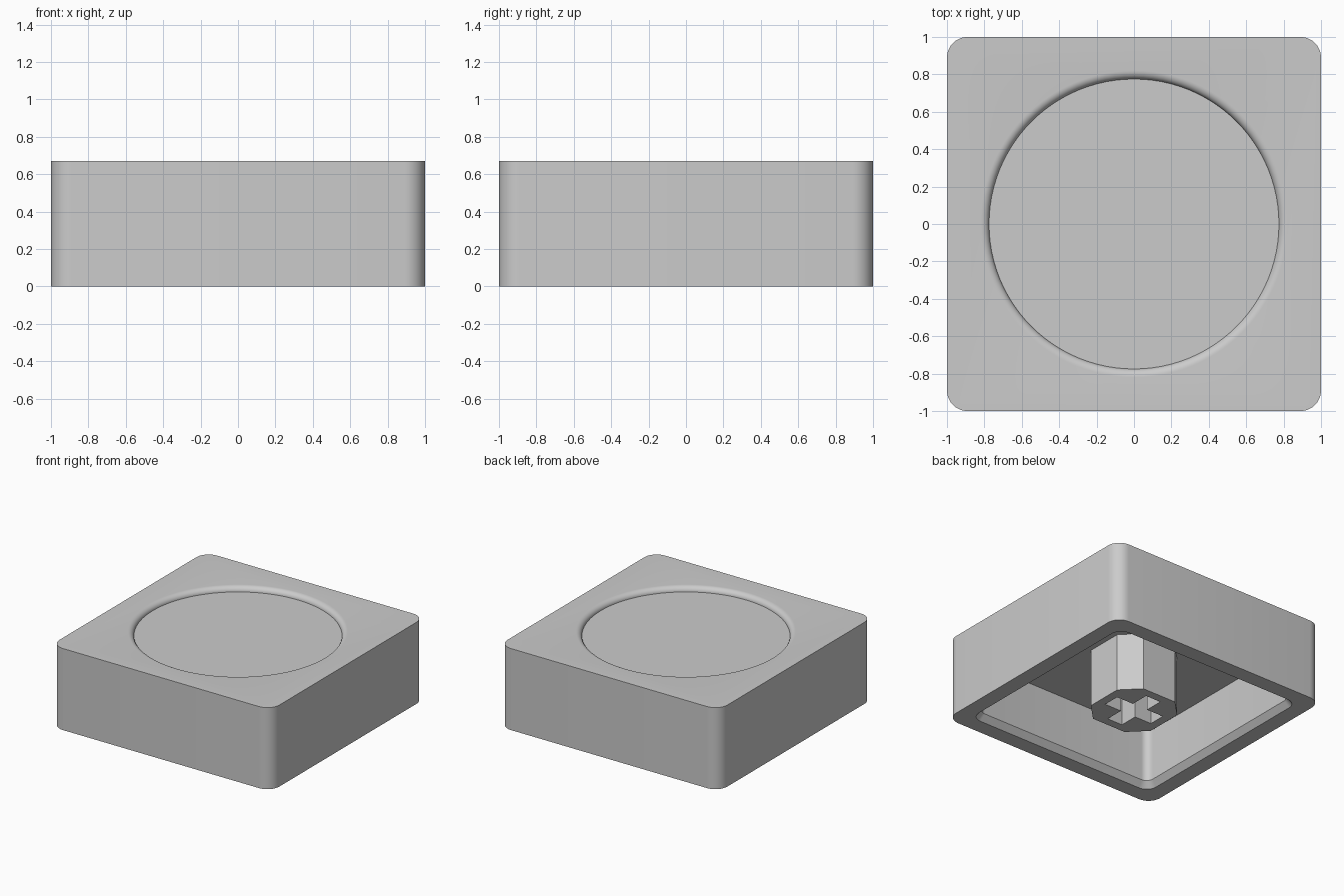
import bpy, bmesh
from math import sin, cos, pi, radians

if "Cube" in bpy.data.objects:
    bpy.data.objects.remove(bpy.data.objects["Cube"])


def rounded_square(half, r, seg=8):
    """Outline of a square with rounded corners."""
    pts = []
    for k in range(4):
        cx = (half - r) * (1 if k in (0, 3) else -1)
        cy = (half - r) * (1 if k < 2 else -1)
        for i in range(seg + 1):
            a = pi / 2 * (k + i / seg)
            pts.append((cx + r * cos(a), cy + r * sin(a)))
    return pts


def circle(r, n=96):
    return [(r * cos(2 * pi * i / n), r * sin(2 * pi * i / n)) for i in range(n)]


def loft(name, layers):
    """Closed solid through a stack of (outline, z) layers."""
    bm = bmesh.new()
    rings = [[bm.verts.new((x, y, z)) for x, y in pts] for pts, z in layers]
    for a, b in zip(rings, rings[1:]):
        n = len(a)
        for i in range(n):
            j = (i + 1) % n
            bm.faces.new((a[i], a[j], b[j], b[i]))
    bm.faces.new(rings[0][::-1])
    bm.faces.new(rings[-1])
    bmesh.ops.recalc_face_normals(bm, faces=bm.faces)
    mesh = bpy.data.meshes.new(name)
    bm.to_mesh(mesh)
    bm.free()
    ob = bpy.data.objects.new(name, mesh)
    bpy.context.collection.objects.link(ob)
    return ob


def boolean(target, tool, operation='DIFFERENCE'):
    """Apply a boolean and remove the helper object."""
    mod = target.modifiers.new("boolean", 'BOOLEAN')
    mod.object, mod.operation, mod.solver = tool, operation, 'EXACT'
    bpy.context.view_layer.objects.active = target
    bpy.ops.object.modifier_apply(modifier=mod.name)
    bpy.data.objects.remove(tool, do_unlink=True)


HEIGHT, CEILING, DISH = 0.67, 0.48, 0.04

# Outer block
cap = loft("key_cap", [(rounded_square(1, 0.11), 0), (rounded_square(1, 0.11), HEIGHT)])

# Hollow underside with a chamfered lip
lip, inner = rounded_square(0.87, 0.09), rounded_square(0.83, 0.06)
boolean(cap, loft("cavity", [(lip, -0.1), (lip, 0), (inner, 0.05), (inner, CEILING)]))

# Round dish in the top with a rolled-over rim
layers = [(circle(0.775), HEIGHT - DISH)]
for i in range(1, 9):
    a = pi / 2 * i / 8
    layers.append((circle(0.82 - 0.045 * cos(a)), HEIGHT - DISH + DISH * sin(a)))
layers.append((circle(0.82), HEIGHT + 0.1))
boolean(cap, loft("dish", layers))

# Chamfered square stem under the ceiling
stem_outline = rounded_square(0.295, 0.14, 1)
stem = loft("stem", [(stem_outline, 0), (stem_outline, CEILING + 0.02)])

# Cross-shaped socket in the stem
L, T = 0.225, 0.07
cross = [(L, -T), (L, T), (T, T), (T, L), (-T, L), (-T, T),
         (-L, T), (-L, -T), (-T, -T), (-T, -L), (T, -L), (T, -T)]
boolean(stem, loft("socket", [(cross, -0.1), (cross, 0.42)]))
boolean(cap, stem, 'UNION')

# Smooth shading with crisp edges
bpy.ops.object.select_all(action='DESELECT')
cap.select_set(True)
bpy.context.view_layer.objects.active = cap
bpy.ops.object.shade_smooth_by_angle(angle=radians(30))
